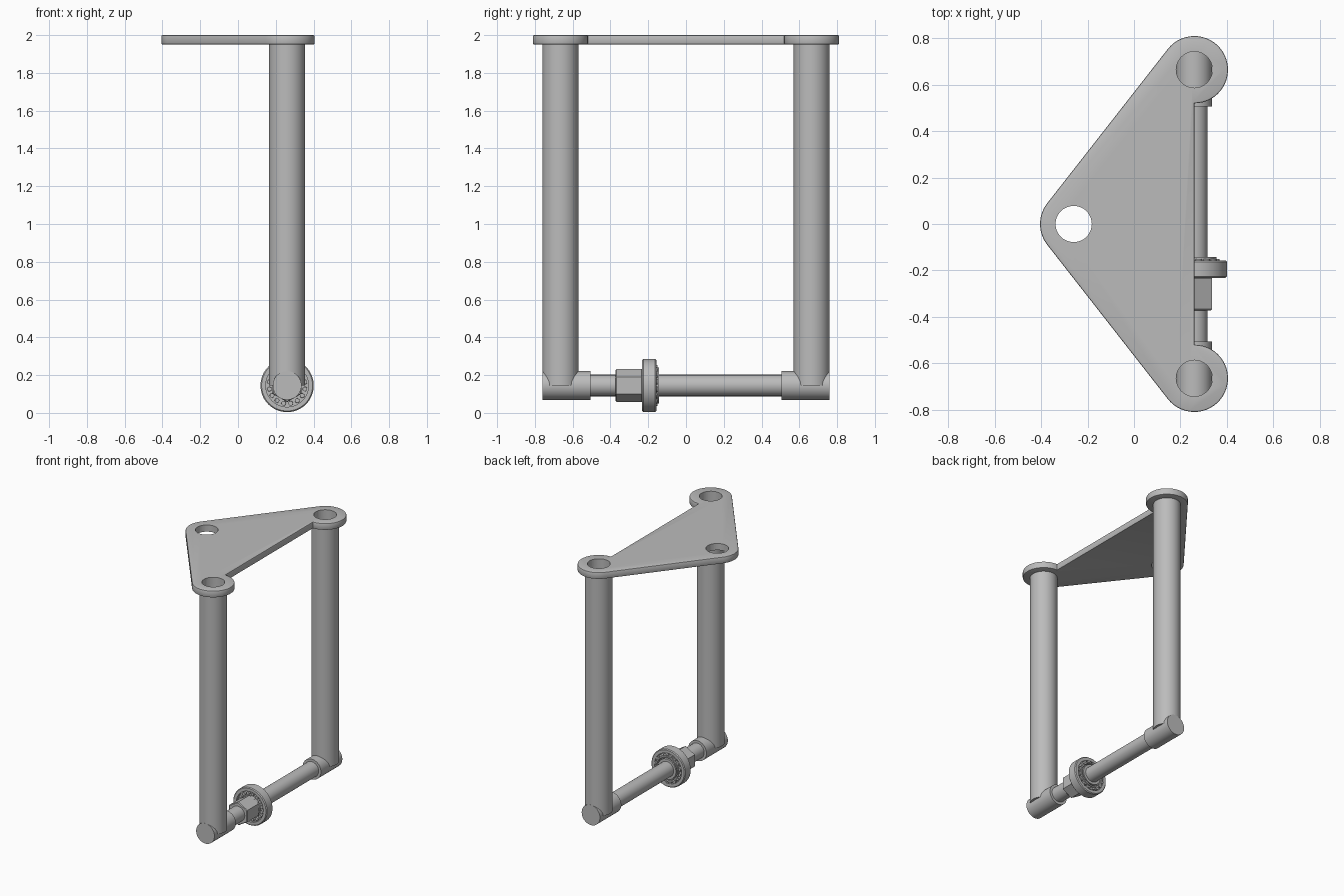
import bpy, bmesh
from math import sin, cos, pi, atan2, radians

cube = bpy.data.objects.get("Cube")
if cube:
    bpy.data.objects.remove(cube, do_unlink=True)

steel = bpy.data.materials.new("grey_steel")
steel.use_nodes = True
GREY = (0.5, 0.5, 0.5, 1)
steel.diffuse_color = GREY
steel.node_tree.nodes["Principled BSDF"].inputs["Base Color"].default_value = GREY

LEG_X, LEG_Y = 0.26, 0.665      # leg axes
ROD_Z = 0.145                   # height of the lower rod
BORE = 0.078


def finish(name, bm, smooth=True):
    bmesh.ops.remove_doubles(bm, verts=bm.verts, dist=1e-5)
    bmesh.ops.recalc_face_normals(bm, faces=bm.faces)
    mesh = bpy.data.meshes.new(name)
    bm.to_mesh(mesh)
    bm.free()
    mesh.materials.append(steel)
    obj = bpy.data.objects.new(name, mesh)
    bpy.context.collection.objects.link(obj)
    bpy.ops.object.select_all(action="DESELECT")
    obj.select_set(True)
    bpy.context.view_layer.objects.active = obj
    if smooth:
        bpy.ops.object.shade_smooth_by_angle(angle=radians(35))
    return obj


def lathe(bm, profile, centre, axis="Z", segs=48, phase=0.0):
    """Spin a closed (radius, height) profile around an axis through centre."""
    cx, cy, cz = centre
    rings = []
    for i in range(segs):
        a = 2 * pi * i / segs + phase
        ring = []
        for r, h in profile:
            u, v = r * cos(a), r * sin(a)
            p = (cx + u, cy + v, cz + h) if axis == "Z" else (cx + u, cy + h, cz + v)
            ring.append(bm.verts.new(p))
        rings.append(ring)
    n = len(profile)
    for i in range(segs):
        a, b = rings[i], rings[(i + 1) % segs]
        for j in range(n):
            k = (j + 1) % n
            if profile[j][0] == 0 and profile[k][0] == 0:
                continue
            if profile[j][0] == 0:
                bm.faces.new((a[j], a[k], b[k]))
            elif profile[k][0] == 0:
                bm.faces.new((a[j], a[k], b[j]))
            else:
                bm.faces.new((a[j], a[k], b[k], b[j]))


def turned(name, profile, centre, axis="Z", segs=48, phase=0.0, smooth=True):
    bm = bmesh.new()
    lathe(bm, profile, centre, axis, segs, phase)
    return finish(name, bm, smooth)


def ring(r0, r1, h0, h1, c=0.0):
    """Rectangular section with chamfered outer corners."""
    if not c:
        return [(r0, h0), (r1, h0), (r1, h1), (r0, h1)]
    return [(r0, h0), (r1 - c, h0), (r1, h0 + c), (r1, h1 - c), (r1 - c, h1), (r0, h1)]


# Top plate: three rounded corners with a straight inner edge
R = 0.145
tangent = atan2(LEG_Y, 2 * LEG_X) + pi / 2


def arc(cx, cy, a0, a1, n):
    return [(cx + R * cos(a0 + (a1 - a0) * i / n),
             cy + R * sin(a0 + (a1 - a0) * i / n)) for i in range(n + 1)]


outline = (arc(LEG_X, LEG_Y, -pi / 2, tangent, 32)
           + arc(-LEG_X, 0, tangent, 2 * pi - tangent, 14)
           + arc(LEG_X, -LEG_Y, 2 * pi - tangent, 2.5 * pi, 32))
bm = bmesh.new()
base = bm.faces.new([bm.verts.new((x, y, 1.95)) for x, y in outline])
top = bmesh.ops.extrude_face_region(bm, geom=[base])
bmesh.ops.translate(bm, vec=(0, 0, 0.05),
                    verts=[v for v in top["geom"] if isinstance(v, bmesh.types.BMVert)])
rim = [e for e in bm.edges if abs(e.verts[0].co.z - e.verts[1].co.z) < 1e-4]
bmesh.ops.bevel(bm, geom=rim, offset=0.006, segments=2, profile=0.5, affect="EDGES")
plate = finish("top_plate", bm)

# Holes through the plate
bm = bmesh.new()
for x, y in ((LEG_X, LEG_Y), (LEG_X, -LEG_Y), (-LEG_X, 0)):
    lathe(bm, ring(0, BORE, -0.1, 0.1), (x, y, 1.975))
cutter = finish("hole_cutter", bm, False)
cutter.hide_render = True
cut = plate.modifiers.new("holes", "BOOLEAN")
cut.operation, cut.solver, cut.object = "DIFFERENCE", "EXACT", cutter
bpy.context.view_layer.objects.active = plate
bpy.ops.object.modifier_apply(modifier=cut.name)
bpy.data.objects.remove(cutter, do_unlink=True)

# Hollow legs and the sleeves they straddle
for side, s in (("front", -1), ("back", 1)):
    turned(side + "_leg", ring(BORE, 0.095, ROD_Z, 1.952), (LEG_X, s * LEG_Y, 0))
    turned(side + "_sleeve", ring(0, 0.076, -0.127, 0.127),
           (LEG_X, s * 0.633, ROD_Z), "Y")

# Lower rod
rod = (LEG_X, 0, ROD_Z)
turned("lower_rod", ring(0, 0.057, -0.6, 0.6), rod, "Y")

# Hexagonal nut
turned("hex_nut", ring(0, 0.088, -0.372, -0.23, 0.005), rod, "Y", 6, pi / 2, False)

# Bearing: outer race, inner race, cage and rollers
turned("bearing_outer_race", ring(0.113, 0.141, -0.232, -0.157, 0.006), rod, "Y", 64)
turned("bearing_inner_race", ring(0.055, 0.076, -0.232, -0.143), rod, "Y")
turned("bearing_web", ring(0.07, 0.118, -0.212, -0.172), rod, "Y")
turned("bearing_cage", ring(0.086, 0.096, -0.18, -0.142), rod, "Y")
bm = bmesh.new()
COUNT = 16
for i in range(COUNT):
    a = 2 * pi * (i + 0.5) / COUNT
    spot = (LEG_X + 0.096 * cos(a), 0, ROD_Z + 0.096 * sin(a))
    lathe(bm, [(0, -0.228), (0.012, -0.228), (0.015, -0.15), (0, -0.15)], spot, "Y", 12)
finish("bearing_rollers", bm)
